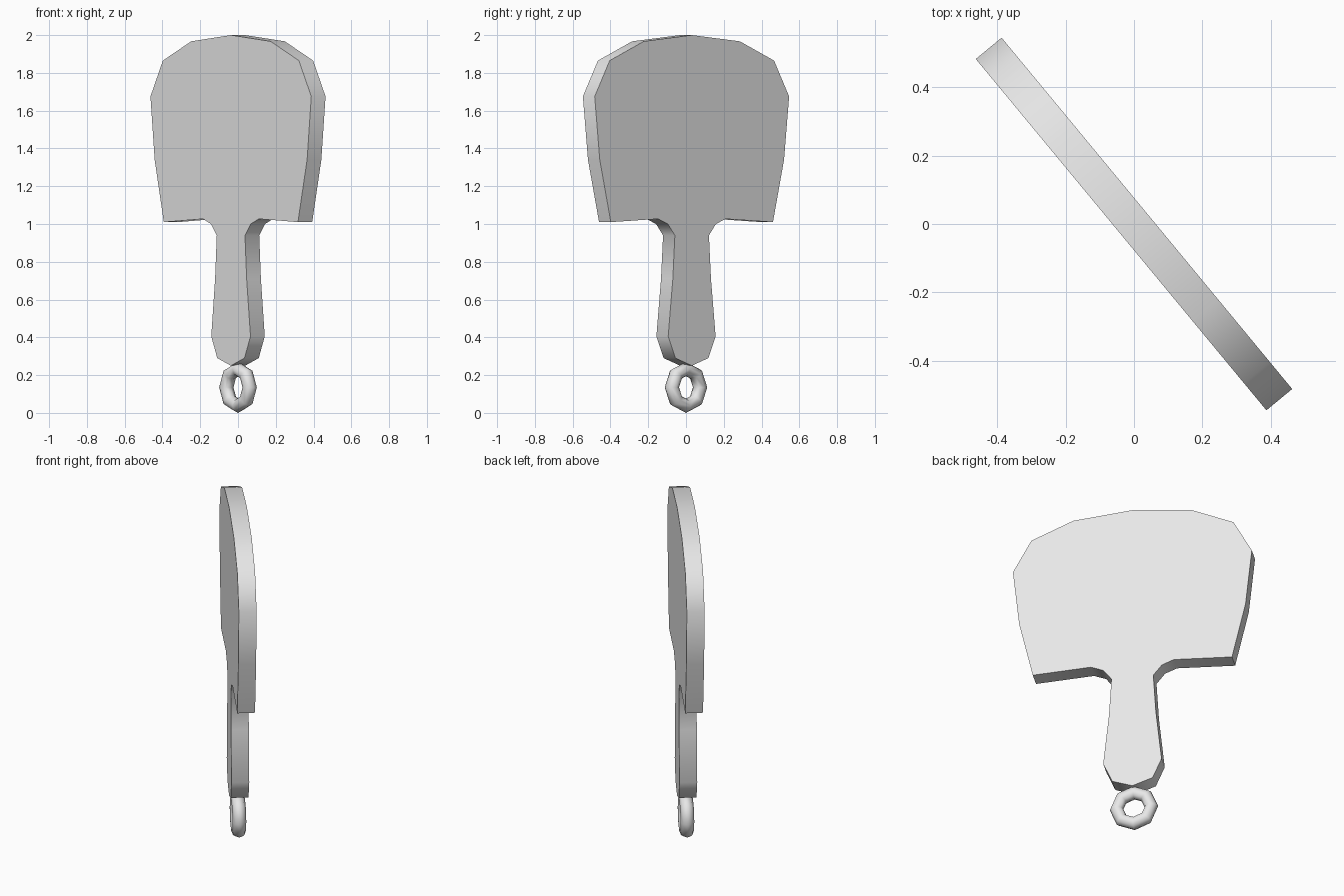
import bpy
import bmesh
from math import radians

cube = bpy.data.objects.get("Cube")
if cube:
    bpy.data.objects.remove(cube, do_unlink=True)

TURN = radians(-50.4)   # the whole paddle is turned about z
HALF_THICK = 0.049

grey = bpy.data.materials.new("light_grey")
grey.use_nodes = True
colour = (0.8, 0.8, 0.8, 1)
grey.diffuse_color = colour
grey.node_tree.nodes["Principled BSDF"].inputs["Base Color"].default_value = colour


def finish(obj, name, angle):
    obj.name = obj.data.name = name
    obj.data.materials.append(grey)
    bpy.ops.object.select_all(action='DESELECT')
    obj.select_set(True)
    bpy.context.view_layer.objects.active = obj
    bpy.ops.object.shade_smooth_by_angle(angle=radians(angle))


# Paddle: half outline from the handle tip up to the crown, then mirrored
tip, crown = (0, 0.25), (0, 2.0)
half = [(0.113, 0.29), (0.163, 0.405), (0.131, 0.71), (0.117, 0.94),
        (0.165, 1.0), (0.232, 1.027), (0.557, 1.01), (0.633, 1.34),
        (0.668, 1.675), (0.565, 1.865), (0.33, 1.967)]
outline = [tip] + half + [crown] + [(-x, z) for x, z in reversed(half)]

bm = bmesh.new()
face = bm.faces.new([bm.verts.new((x, -HALF_THICK, z)) for x, z in outline])
slab = bmesh.ops.extrude_face_region(bm, geom=[face], use_keep_orig=True)
bmesh.ops.translate(bm, vec=(0, 2 * HALF_THICK, 0),
                    verts=[v for v in slab["geom"] if isinstance(v, bmesh.types.BMVert)])
bmesh.ops.recalc_face_normals(bm, faces=bm.faces)
mesh = bpy.data.meshes.new("paddle")
bm.to_mesh(mesh)
bm.free()
paddle = bpy.data.objects.new("paddle", mesh)
bpy.context.collection.objects.link(paddle)
paddle.rotation_euler.z = TURN
finish(paddle, "paddle", 65)

# Hanging ring below the handle, in the plane of the paddle
bpy.ops.mesh.primitive_torus_add(
    major_segments=8, minor_segments=8, major_radius=0.097, minor_radius=0.038,
    location=(0, 0, 0.135), rotation=(radians(90), 0, TURN))
finish(bpy.context.object, "hanging_ring", 80)
